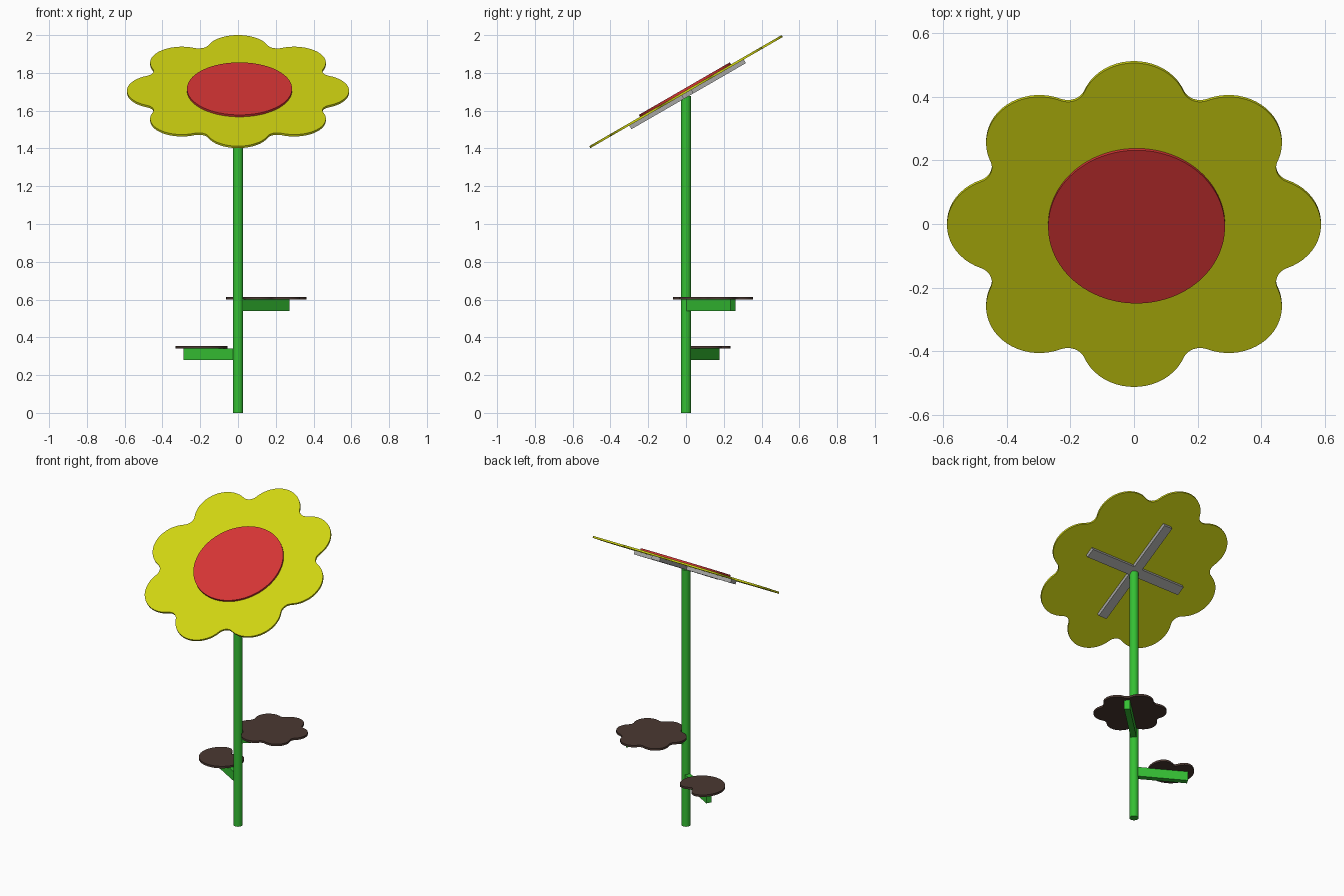
import bpy, bmesh
from math import sin, cos, pi, atan2, radians, exp
from mathutils import Matrix

cube = bpy.data.objects.get("Cube")
if cube:
    bpy.data.objects.remove(cube, do_unlink=True)


def material(name, r, g, b):
    m = bpy.data.materials.new(name)
    m.use_nodes = True
    m.diffuse_color = (r, g, b, 1)
    m.node_tree.nodes["Principled BSDF"].inputs["Base Color"].default_value = (r, g, b, 1)
    return m


YELLOW = material("petal yellow", 0.64, 0.67, 0.006)
RED = material("centre red", 0.67, 0.035, 0.035)
GREEN = material("stem green", 0.035, 0.52, 0.033)
BROWN = material("leaf brown", 0.07, 0.04, 0.031)
GREY = material("bracket grey", 0.38, 0.38, 0.37)


def prism(name, outline, z0, z1, mat, matrix=Matrix()):
    """Extrude a flat outline from z0 to z1."""
    bm = bmesh.new()
    face = bm.faces.new([bm.verts.new((x, y, z0)) for x, y in outline])
    top = bmesh.ops.extrude_face_region(bm, geom=[face])["geom"]
    bmesh.ops.translate(bm, vec=(0, 0, z1 - z0),
                        verts=[v for v in top if isinstance(v, bmesh.types.BMVert)])
    bmesh.ops.recalc_face_normals(bm, faces=bm.faces)
    mesh = bpy.data.meshes.new(name)
    bm.to_mesh(mesh)
    bm.free()
    mesh.materials.append(mat)
    obj = bpy.data.objects.new(name, mesh)
    bpy.context.collection.objects.link(obj)
    obj.matrix_world = matrix
    bpy.ops.object.select_all(action="DESELECT")
    obj.select_set(True)
    bpy.context.view_layer.objects.active = obj
    bpy.ops.object.shade_smooth_by_angle(angle=radians(30))
    return obj


def arc(cx, cy, r, a0, a1, steps):
    return [(cx + r * cos(a0 + (a1 - a0) * i / steps),
             cy + r * sin(a0 + (a1 - a0) * i / steps)) for i in range(steps)]


def circle(r, steps=64, cx=0, cy=0):
    return arc(cx, cy, r, 0, 2 * pi, steps)


def rosette(n, centre, radius, valley, phase=0):
    """Ring of round lobes joined by filleted valleys."""
    h = pi / n
    half, depth = centre * sin(h), valley - centre * cos(h)
    fillet = (depth ** 2 + half ** 2 - radius ** 2) / (2 * (radius - depth))
    d = valley + fillet
    b = atan2(d * sin(h), d * cos(h) - centre)
    pts = []
    for k in range(n):
        t = phase + 2 * h * k
        pts += arc(centre * cos(t), centre * sin(t), radius, t - b, t + b, 20)
        pts += arc(d * cos(t + h), d * sin(t + h), fillet,
                   t + b + pi, t + 2 * h - b + pi, 8)
    return pts


def bar(x0, x1, width):
    w = width / 2
    return [(x0, -w), (x1, -w), (x1, w), (x0, w)]


def spin(degrees):
    return Matrix.Rotation(radians(degrees), 4, "Z")


# Stem
prism("stem", circle(0.027, 32), 0, 1.677, GREEN)

# Tilted flower head with its crossed brackets behind
tilt = Matrix.Translation((0, 0, 1.701)) @ Matrix.Rotation(radians(30), 4, "X")
prism("petals", rosette(8, 0.42, 0.168, 0.488), -0.006, 0.006, YELLOW, tilt)
prism("flower_centre", circle(0.278, 96, 0.008), 0.006, 0.018, RED, tilt)
for name, turn in (("bracket_across", 0), ("bracket_along", 90)):
    prism(name, bar(-0.35, 0.35, 0.06), -0.028, -0.006, GREY, tilt @ spin(turn))

# Branches
prism("upper_branch", bar(0, 0.361, 0.035), 0.54, 0.602, GREEN, spin(43.5))
prism("lower_branch", bar(0, 0.322, 0.035), 0.28, 0.342, GREEN, spin(150))

# Upper lobed leaf
prism("upper_leaf", rosette(6, 0.135, 0.082, 0.178, radians(15)), 0.6, 0.613, BROWN,
      Matrix.Translation((0.15, 0.143, 0)))

# Lower round leaf with a bite in one side
bitten = []
for i in range(96):
    a = 2 * pi * i / 96 - pi
    r = 0.137 - 0.068 * exp(-(a / 0.42) ** 2)
    bitten.append((r * cos(a), r * sin(a)))
prism("lower_leaf", bitten, 0.34, 0.353, BROWN,
      Matrix.Translation((-0.193, 0.11, 0)) @ spin(68))
